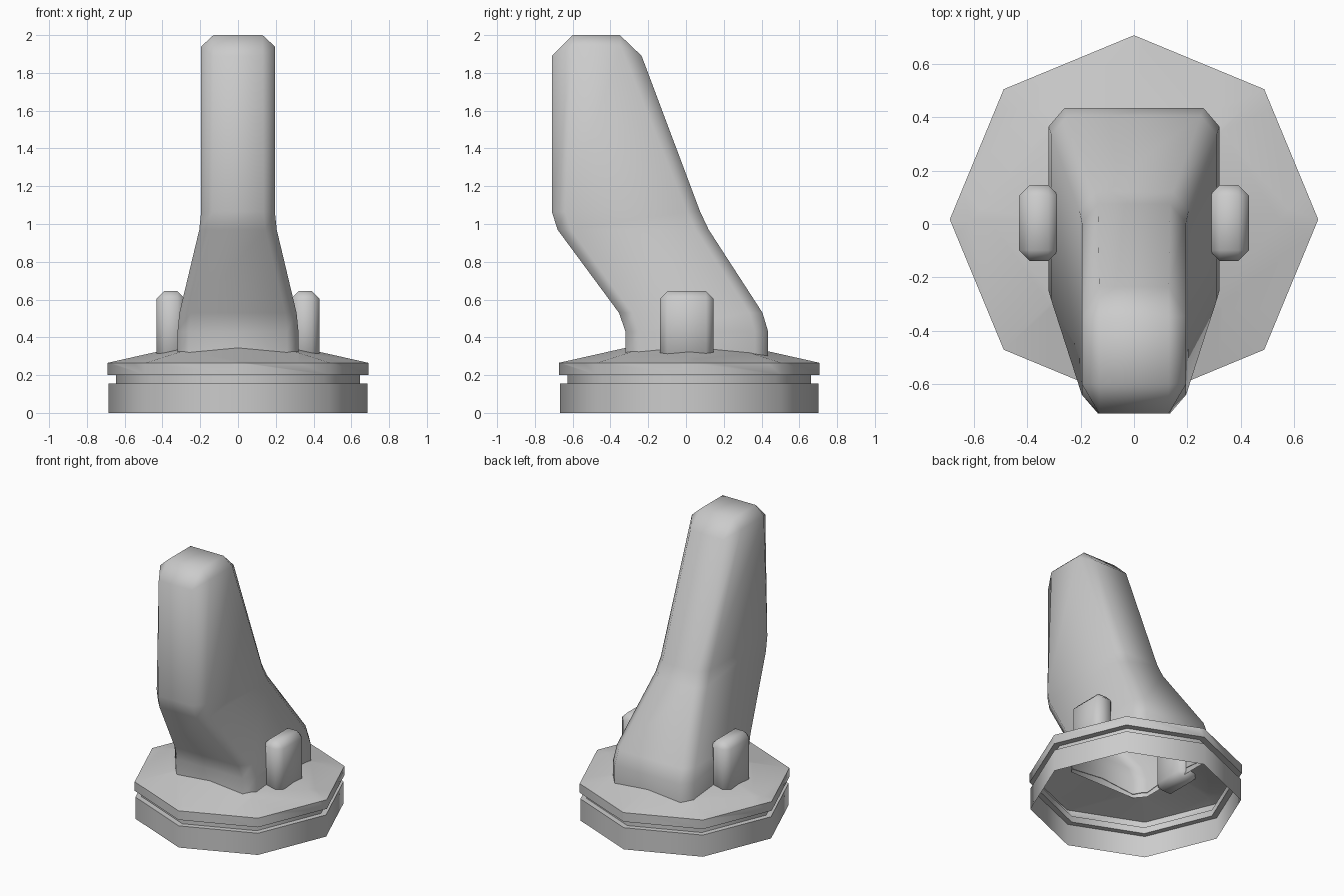
import bpy, bmesh, math
from mathutils import Vector

if "Cube" in bpy.data.objects:
    bpy.data.objects.remove(bpy.data.objects["Cube"])

CY = 0.017  # centre of the base in y


def finish(bm, name, angle):
    bmesh.ops.recalc_face_normals(bm, faces=bm.faces[:])
    me = bpy.data.meshes.new(name)
    bm.to_mesh(me)
    bm.free()
    ob = bpy.data.objects.new(name, me)
    bpy.context.collection.objects.link(ob)
    bpy.ops.object.select_all(action='DESELECT')
    ob.select_set(True)
    bpy.context.view_layer.objects.active = ob
    bpy.ops.object.shade_smooth_by_angle(angle=math.radians(angle))
    return ob


def section(hx, y0, y1, cx=0.06, cy=0.07):
    """Chamfered rectangle, counter-clockwise."""
    return [(hx - cx, y0), (hx, y0 + cy), (hx, y1 - cy), (hx - cx, y1),
            (cx - hx, y1), (-hx, y1 - cy), (-hx, y0 + cy), (cx - hx, y0)]


def bridge(bm, a, b):
    n = len(a)
    for i in range(n):
        j = (i + 1) % n
        bm.faces.new((a[i], a[j], b[j], b[i]))


# Octagonal base: hollow grooved shell with a shallow cone on top
bm = bmesh.new()
rings = []
for r, z in [(0.685, 0), (0.685, 0.155), (0.645, 0.155), (0.645, 0.2),
             (0.69, 0.2), (0.69, 0.265)]:
    rings.append([bm.verts.new((r * math.cos(i * math.pi / 4),
                                CY + r * math.sin(i * math.pi / 4), z))
                  for i in range(8)])
for a, b in zip(rings, rings[1:]):
    bridge(bm, a, b)
apex = bm.verts.new((0, CY, 0.42))
for i in range(8):
    bm.faces.new((rings[-1][i], rings[-1][(i + 1) % 8], apex))

# Opening in the cone under the lever
foot = section(0.317, -0.317, 0.432)
planes = []
for i in range(8):
    p, q = Vector((*foot[i], 0)), Vector((*foot[(i + 1) % 8], 0))
    d = (q - p).normalized()
    planes.append((p, Vector((d.y, -d.x, 0))))
for p, n in planes:
    cone = [f for f in bm.faces if f.calc_center_median().z > 0.266]
    geom = cone + list({e for f in cone for e in f.edges}) \
        + list({v for f in cone for v in f.verts})
    bmesh.ops.bisect_plane(bm, geom=geom, plane_co=p, plane_no=n, dist=1e-5)
inside = [f for f in bm.faces if f.calc_center_median().z > 0.266 and
          all((f.calc_center_median() - p).dot(n) < 0 for p, n in planes)]
bmesh.ops.delete(bm, geom=inside, context='FACES')
finish(bm, "base", 50)

# Bent lever, lofted through chamfered sections, open underneath
bm = bmesh.new()
rings = []
for z, hx, y0, y1 in [(0.295, 0.32, -0.32, 0.435), (0.43, 0.32, -0.32, 0.435),
                      (0.53, 0.31, -0.355, 0.405), (0.97, 0.205, -0.68, 0.12),
                      (1.065, 0.195, -0.71, 0.075)]:
    rings.append([bm.verts.new((x, y, z)) for x, y in section(hx, y0, y1)])
rings.append([bm.verts.new((x, y, 1.94 if abs(x) > 0.15 else 1.89))
              for x, y in section(0.195, -0.71, -0.235, 0.065, 0.11)])
rings.append([bm.verts.new((x, y, 2.0))
              for x, y in section(0.13, -0.60, -0.35, 0, 0)])
for a, b in zip(rings, rings[1:]):
    bridge(bm, a, b)
bm.faces.new(rings[-1])
bmesh.ops.remove_doubles(bm, verts=bm.verts[:], dist=1e-4)
finish(bm, "lever", 65)

# Bevelled blocks on both sides of the lever
for side, name in ((1, "right_block"), (-1, "left_block")):
    bm = bmesh.new()
    bmesh.ops.create_cube(bm, size=1)
    for v in bm.verts:
        v.co = (side * 0.356 + v.co.x * 0.15, 0.004 + v.co.y * 0.284,
                0.46 + v.co.z * 0.37)
    bmesh.ops.bevel(bm, geom=bm.edges[:], offset=0.04, segments=1,
                    affect='EDGES', profile=0.5)
    finish(bm, name, 65)
